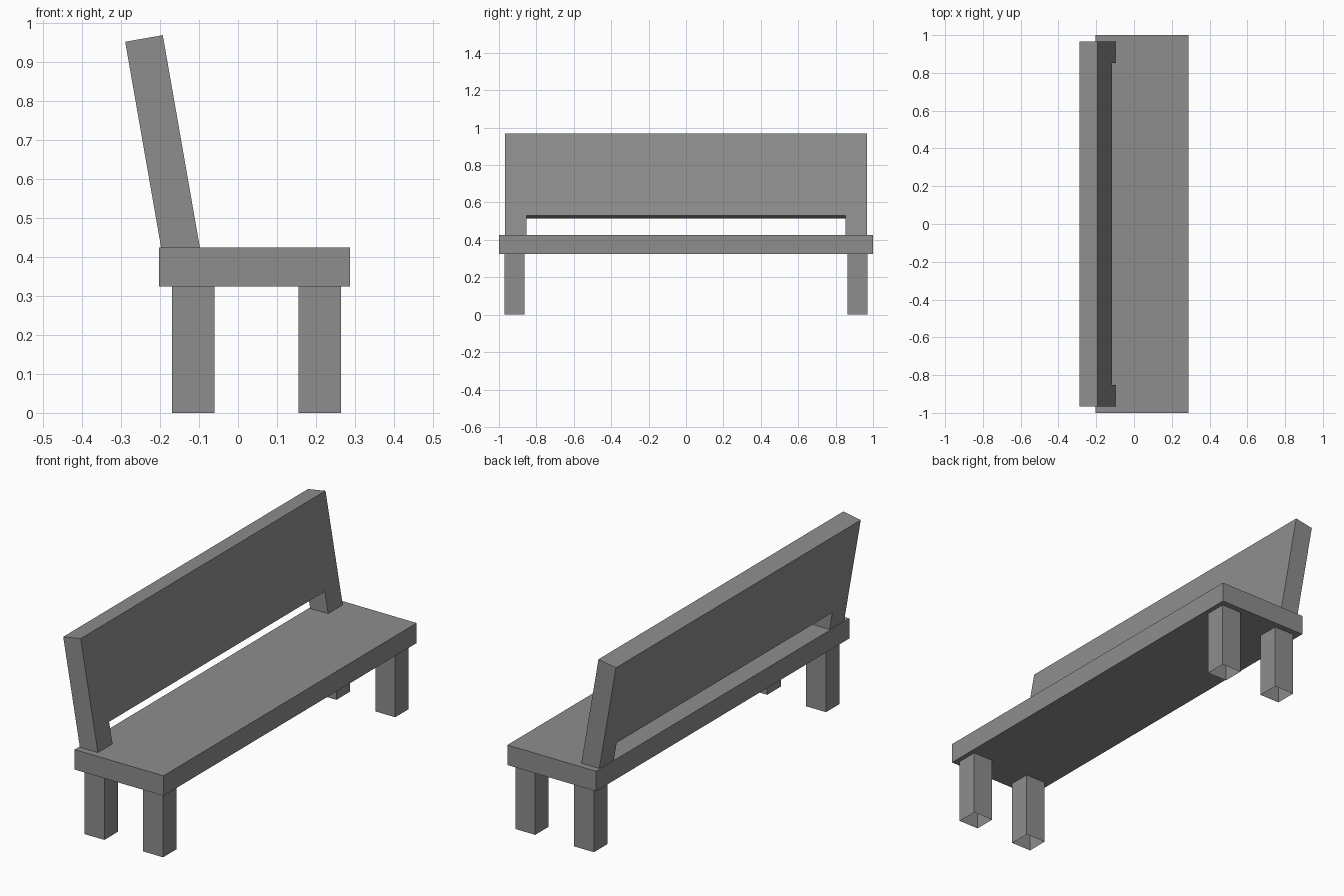
import bpy
import bmesh
import math
from mathutils import Matrix, Vector

default = bpy.data.objects.get("Cube")
if default:
    bpy.data.objects.remove(default, do_unlink=True)

COLOUR = (0.27, 0.27, 0.27, 1.0)
grey = bpy.data.materials.new("plain grey")
grey.use_nodes = True
grey.diffuse_color = COLOUR
grey.node_tree.nodes["Principled BSDF"].inputs["Base Color"].default_value = COLOUR

SEAT_BOTTOM, SEAT_TOP = 0.325, 0.425
LEAN = math.radians(9.9)


def add_object(name, bm):
    mesh = bpy.data.meshes.new(name)
    bm.to_mesh(mesh)
    bm.free()
    mesh.materials.append(grey)
    obj = bpy.data.objects.new(name, mesh)
    bpy.context.collection.objects.link(obj)
    return obj


def add_box(name, low, high, open_ends=False):
    low, high = Vector(low), Vector(high)
    bm = bmesh.new()
    bmesh.ops.create_cube(bm, size=1)
    bmesh.ops.scale(bm, vec=high - low, verts=bm.verts)
    bmesh.ops.translate(bm, vec=(low + high) / 2, verts=bm.verts)
    if open_ends:
        ends = [f for f in bm.faces if abs(f.normal.z) > 0.5]
        bmesh.ops.delete(bm, geom=ends, context='FACES_ONLY')
    return add_box_done(name, bm)


def add_box_done(name, bm):
    return add_object(name, bm)


# Seat slab
add_box("seat", (-0.203, -1, SEAT_BOTTOM), (0.288, 1, SEAT_TOP))

# Four hollow legs, open at the floor
for row, x in (("back", -0.17), ("front", 0.155)):
    for end, y in (("near", -0.97), ("far", 0.863)):
        add_box(f"{row}_leg_{end}", (x, y, 0), (x + 0.11, y + 0.107, SEAT_BOTTOM),
                open_ends=True)

# Leaning backrest: a wide panel standing on two short feet
half, inner, height, gap, thick = 0.967, 0.852, 0.553, 0.107, 0.098
right_half = [(inner, gap), (inner, 0), (half, 0), (half, height)]
outline = right_half + [(-y, z) for y, z in reversed(right_half)]
bm = bmesh.new()
face = bm.faces.new([bm.verts.new((0, y, z)) for y, z in outline])
extruded = bmesh.ops.extrude_face_region(bm, geom=[face])
moved = [v for v in extruded["geom"] if isinstance(v, bmesh.types.BMVert)]
bmesh.ops.translate(bm, vec=(-thick, 0, 0), verts=moved)
bmesh.ops.recalc_face_normals(bm, faces=bm.faces)
place = Matrix.Translation((-0.098, 0, SEAT_TOP)) @ Matrix.Rotation(-LEAN, 4, 'Y')
bmesh.ops.transform(bm, matrix=place, verts=bm.verts)
add_object("backrest", bm)
